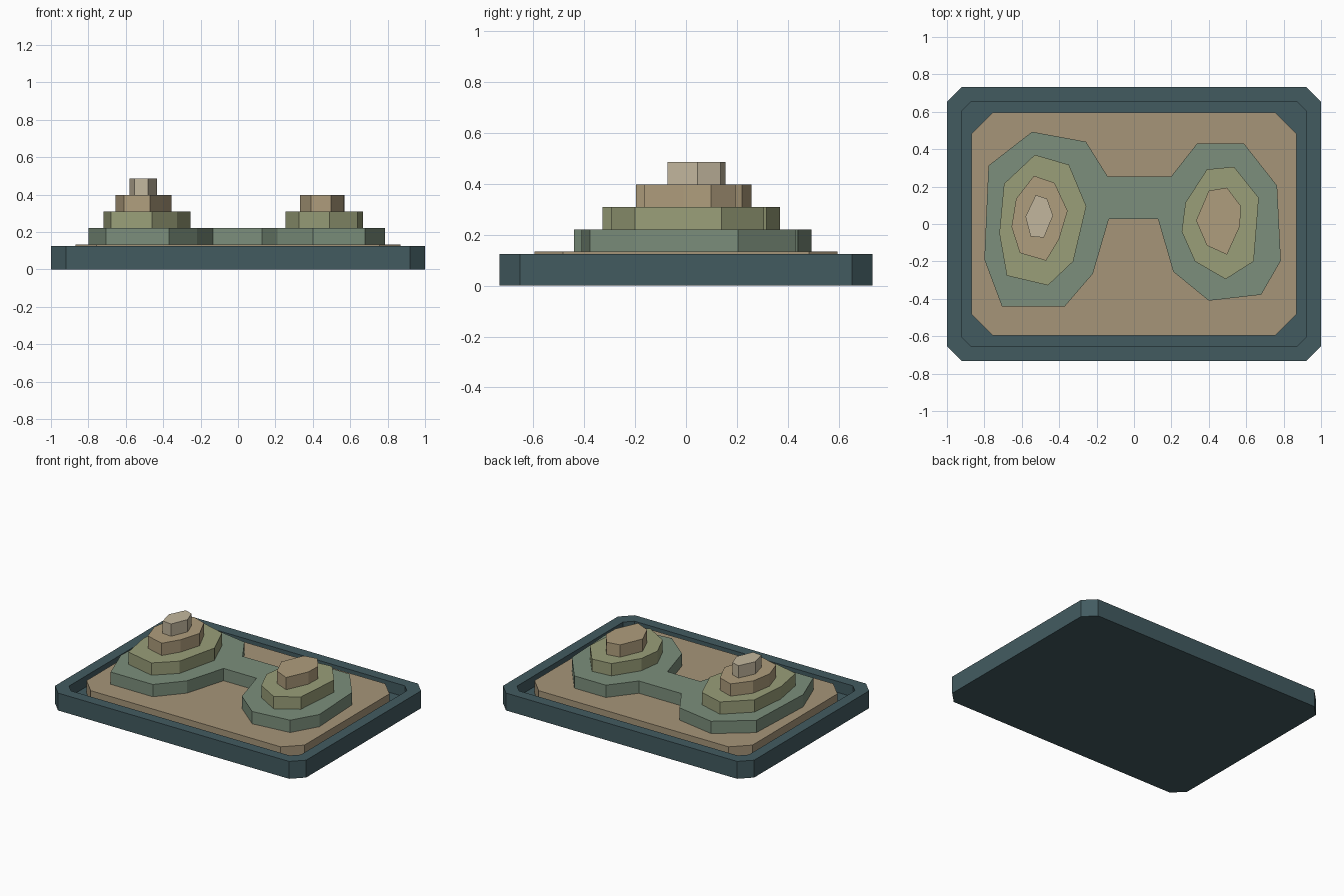
import bpy

if "Cube" in bpy.data.objects:
    bpy.data.objects.remove(bpy.data.objects["Cube"])

FLOOR = 0.045      # inside floor of the tray
STEP = 0.0884      # thickness of each terrain layer


def material(name, rgb):
    mat = bpy.data.materials.new(name)
    mat.diffuse_color = (*rgb, 1)
    mat.use_nodes = True
    mat.node_tree.nodes["Principled BSDF"].inputs["Base Color"].default_value = mat.diffuse_color
    return mat


def chamfered(hx, hy, c):
    """Counter-clockwise rectangle with cut corners."""
    return [(hx, -hy + c), (hx, hy - c), (hx - c, hy), (-hx + c, hy),
            (-hx, hy - c), (-hx, -hy + c), (-hx + c, -hy), (hx - c, -hy)]


def loft(name, rings, mat):
    """Closed solid through (outline, z) rings with equal point counts."""
    n = len(rings[0][0])
    verts = [(x, y, z) for outline, z in rings for x, y in outline]
    last = (len(rings) - 1) * n
    faces = [list(range(n))[::-1], list(range(last, last + n))]
    for r in range(len(rings) - 1):
        for i in range(n):
            j = (i + 1) % n
            a, b = r * n, (r + 1) * n
            faces.append([a + i, a + j, b + j, b + i])
    mesh = bpy.data.meshes.new(name)
    mesh.from_pydata(verts, [], faces)
    mesh.materials.append(mat)
    ob = bpy.data.objects.new(name, mesh)
    bpy.context.collection.objects.link(ob)
    return ob


def layer(name, level, outline, mat):
    z = FLOOR + level * STEP
    return loft(name, [(outline, z), (outline, z + STEP)], mat)


slate = material("slate", (0.055, 0.105, 0.118))
sand = material("sand", (0.38, 0.30, 0.19))
green = material("green", (0.20, 0.275, 0.20))
olive = material("olive", (0.32, 0.345, 0.19))
tan = material("tan", (0.43, 0.34, 0.205))
cream = material("cream", (0.54, 0.47, 0.34))

# Tray with a raised rim
outer = chamfered(1.0, 0.733, 0.08)
inner = chamfered(0.923, 0.656, 0.053)
loft("tray", [(outer, 0), (outer, 0.125), (inner, 0.125), (inner, FLOOR)], slate)

# Ground sheet
layer("ground_layer", 0, chamfered(0.868, 0.595, 0.112), sand)

# Saddle joining both hills (outlines below run clockwise, so they are reversed)
saddle = [(-.545, .493), (-.257, .44), (-.14, .253), (.198, .253), (.337, .43),
          (.588, .43), (.765, .205), (.785, -.196), (.68, -.378), (.40, -.41),
          (.21, -.255), (.128, .028), (-.134, .028), (-.22, -.266),
          (-.37, -.44), (-.706, -.44), (-.80, -.19), (-.778, .312)]
layer("saddle_layer", 1, saddle[::-1], green)

# Left hill
left_low = [(-.53, .37), (-.348, .317), (-.255, .095), (-.325, -.2),
            (-.46, -.328), (-.68, -.276), (-.72, -.05), (-.695, .215)]
left_mid = [(-.535, .258), (-.425, .22), (-.355, .07), (-.40, -.08),
            (-.47, -.196), (-.61, -.155), (-.655, -.015), (-.63, .135)]
peak = [(-.525, .155), (-.465, .135), (-.433, .045), (-.482, -.073),
        (-.553, -.066), (-.58, .04)]
layer("left_hill_lower", 2, left_low[::-1], olive)
layer("left_hill_upper", 3, left_mid[::-1], tan)
layer("left_hill_peak", 4, peak[::-1], cream)

# Right hill
right_low = [(.39, .292), (.535, .306), (.667, .14), (.64, -.2),
             (.49, -.295), (.326, -.2), (.255, -.04), (.275, .114)]
right_mid = [(.40, .178), (.497, .194), (.57, .098), (.567, -.01),
             (.497, -.164), (.39, -.115), (.332, .018)]
layer("right_hill_lower", 2, right_low[::-1], olive)
layer("right_hill_upper", 3, right_mid[::-1], tan)
